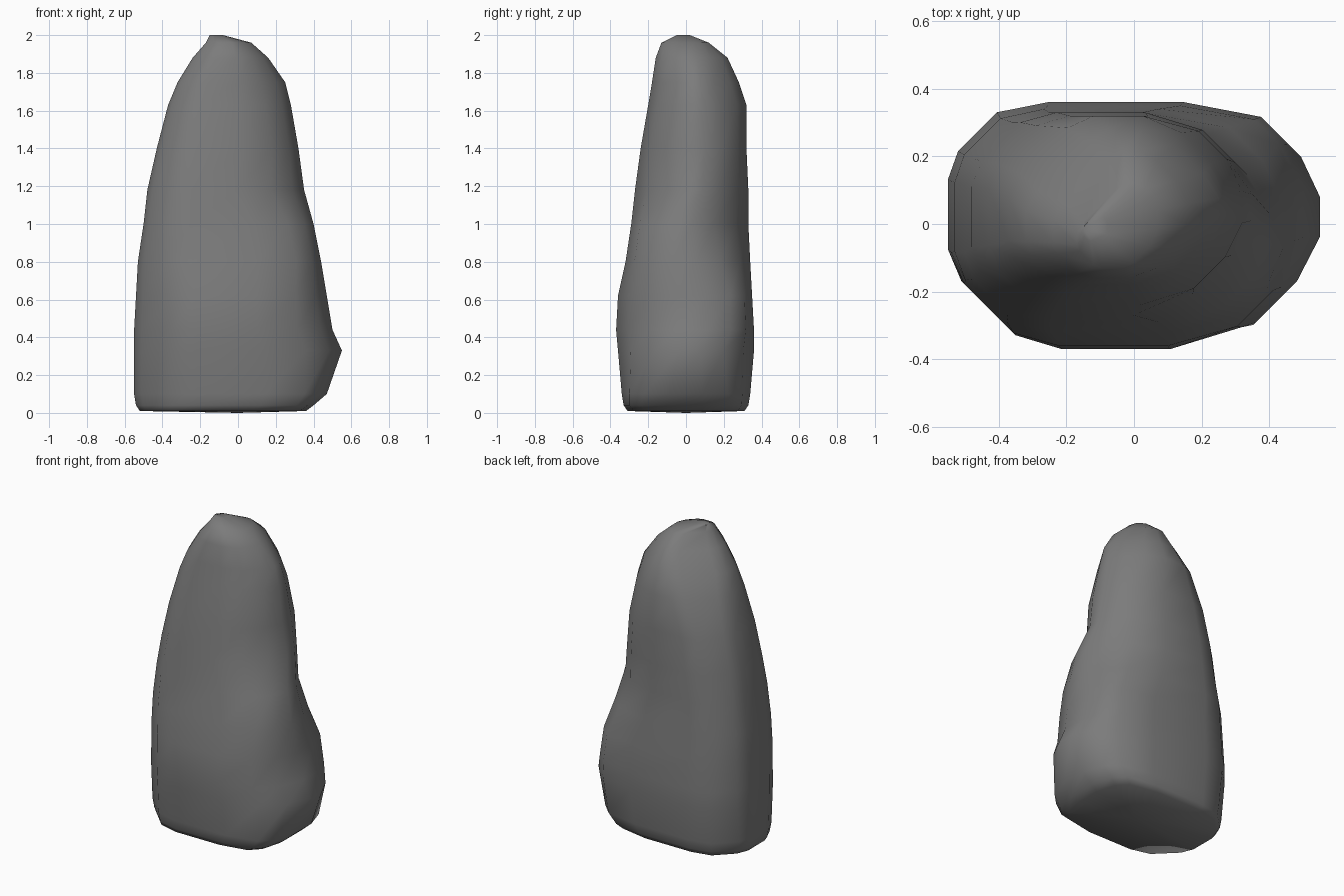
import bpy
import bmesh
from math import cos, sin, pi
from mathutils import Vector

cube = bpy.data.objects.get("Cube")
if cube:
    bpy.data.objects.remove(cube, do_unlink=True)

# Single stone colour
stone = bpy.data.materials.new("stone_grey")
stone.use_nodes = True
colour = (0.2, 0.2, 0.2, 1.0)
stone.diffuse_color = colour
shader = stone.node_tree.nodes["Principled BSDF"]
shader.inputs["Base Color"].default_value = colour
shader.inputs["Roughness"].default_value = 0.9

# Reach of the rock in hundredths, at each height, towards the eight compass
# directions: height, E, NE, N, NW, W, SW, S, SE
LEVELS = [
    (1, 36, 38, 31, 47, 52, 45, 31, 38),
    (4, 40, 42, 33, 49, 54, 46, 33, 43),
    (10, 47, 46, 34, 50, 55, 47, 34, 46),
    (33, 55, 49, 36, 52, 55, 48, 36, 46),
    (44, 50, 49, 36, 52, 55, 48, 37, 44),
    (62, 47, 47, 35, 51, 54, 48, 36, 43),
    (80, 44, 40, 34, 50, 53, 47, 32, 41),
    (100, 40, 34, 33, 47, 50, 45, 29, 36),
    (118, 35, 34, 33, 45, 48, 42, 27, 27),
    (140, 32, 33, 32, 41, 43, 38, 24, 26),
    (163, 28, 29, 32, 34, 37, 32, 20, 21),
    (175, 25, 25, 28, 27, 32, 28, 18, 18),
    (188, 16, 18, 22, 19, 24, 22, 16, 14),
    (196, 7, 10, 12, 11, 17, 17, 13, 8),
    (200, -8, -5, 2, 10, 15, 13, 5, -3),
]


def octagon(reach):
    """Corners where the tangent lines of neighbouring directions meet."""
    corners = []
    step = pi / 4
    for i, near in enumerate(reach):
        after = reach[(i + 1) % len(reach)]
        a = i * step
        along = (after - near * cos(step)) / sin(step)
        corners.append(Vector((near * cos(a) - along * sin(a),
                               near * sin(a) + along * cos(a), 0)))
    return corners


def cut_corners(points):
    """Round a closed outline, cutting the worn east side more deeply."""
    result = []
    for i, corner in enumerate(points):
        cut = 0.26 if corner.x > 0 else 0.17
        following = points[(i + 1) % len(points)]
        result += [corner.lerp(points[i - 1], cut),
                   corner.lerp(following, cut)]
    return result


def bridge(bm, lower, upper):
    count = len(lower)
    for i in range(count):
        j = (i + 1) % count
        bm.faces.new((lower[i], lower[j], upper[j], upper[i]))


# Rock body: rounded cross-sections joined from the base to the summit
bm = bmesh.new()
rings = []
for height, *reach in LEVELS:
    outline = cut_corners(octagon(reach))
    rings.append([bm.verts.new((p.x / 100, p.y / 100, height / 100))
                  for p in outline])
for lower, upper in zip(rings, rings[1:]):
    bridge(bm, lower, upper)
bm.faces.new(rings[-1])

# Underside: a fan around a slightly lower middle point
middle = bm.verts.new((0, 0, 0))
for i, vert in enumerate(rings[0]):
    bm.faces.new((vert, rings[0][i - 1], middle))
bmesh.ops.recalc_face_normals(bm, faces=bm.faces)

mesh = bpy.data.meshes.new("standing_rock")
bm.to_mesh(mesh)
bm.free()
mesh.materials.append(stone)
rock = bpy.data.objects.new("standing_rock", mesh)
bpy.context.collection.objects.link(rock)

# Soft shading all over the worn stone
bpy.ops.object.select_all(action="DESELECT")
rock.select_set(True)
bpy.context.view_layer.objects.active = rock
bpy.ops.object.shade_smooth_by_angle(angle=pi / 2.4)
